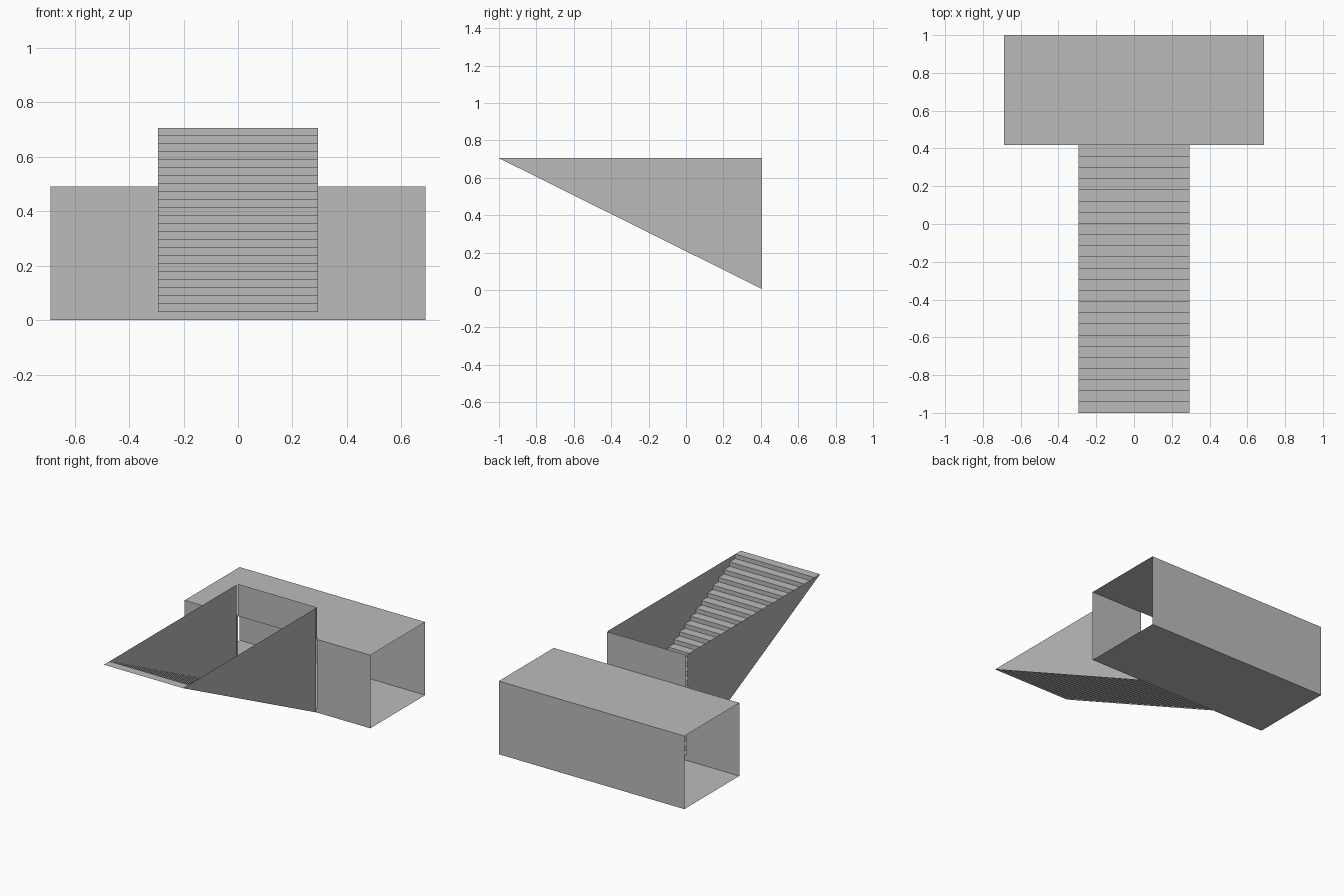
import bpy

if "Cube" in bpy.data.objects:
    bpy.data.objects.remove(bpy.data.objects["Cube"])

HW, HS = 0.688, 0.294          # half widths: hall, stairwell
YF, YB, YT = 0.418, 1.0, -1.0  # hall front, hall back, stair top end
YS = 0.406                     # rear end of the stair side walls
ZH, ZT = 0.49, 0.705           # hall height, stairwell height
N = 24                         # number of steps
RUN, RISE = (YF - YT) / N, ZT / N

grey = bpy.data.materials.new("plain grey")
grey.diffuse_color = (0.5, 0.5, 0.5, 1)
grey.use_nodes = True
grey.node_tree.nodes["Principled BSDF"].inputs["Base Color"].default_value = grey.diffuse_color


def sheet(name, faces):
    """Make one object of thin flat faces, each given by its corners."""
    verts, polys = [], []
    for f in faces:
        polys.append(range(len(verts), len(verts) + len(f)))
        verts += f
    me = bpy.data.meshes.new(name)
    me.from_pydata(verts, [], [list(p) for p in polys])
    me.materials.append(grey)
    ob = bpy.data.objects.new(name, me)
    bpy.context.collection.objects.link(ob)
    return ob


def wall(y, x0, x1, z0, z1):
    return [(x0, y, z0), (x1, y, z0), (x1, y, z1), (x0, y, z1)]


def floor(z, x0, x1, y0, y1):
    return [(x0, y0, z), (x1, y0, z), (x1, y1, z), (x0, y1, z)]


# hall: open at both ends, with a doorway to the stairs
sheet("hall_floor", [floor(0, -HW, HW, YF, YB)[::-1]])
sheet("hall_roof", [floor(ZH, -HW, HW, YF, YB)])
sheet("hall_back_wall", [wall(YB, -HW, HW, 0, ZH)[::-1]])
sheet("hall_front_wall", [wall(YF, -HW, -HS, 0, ZH), wall(YF, HS, HW, 0, ZH)])

# panel above the doorway
sheet("stairwell_end_panel", [wall(YF, -HS, HS, ZH, ZT)])

# steps climbing towards the front
steps = []
for k in range(N):
    y, z = YF - k * RUN, k * RISE
    steps.append(wall(y, -HS, HS, z, z + RISE)[::-1])
    steps.append(floor(z + RISE, -HS, HS, y - RUN, y))
sheet("stairs", steps)

# triangular side walls
zs = ZT * (YF - YS) / (YF - YT)
for side, s in (("left", -1), ("right", 1)):
    tri = [(s * HS, YT, ZT), (s * HS, YS, zs), (s * HS, YS, ZT)]
    sheet("stair_side_wall_" + side, [tri if s > 0 else tri[::-1]])
